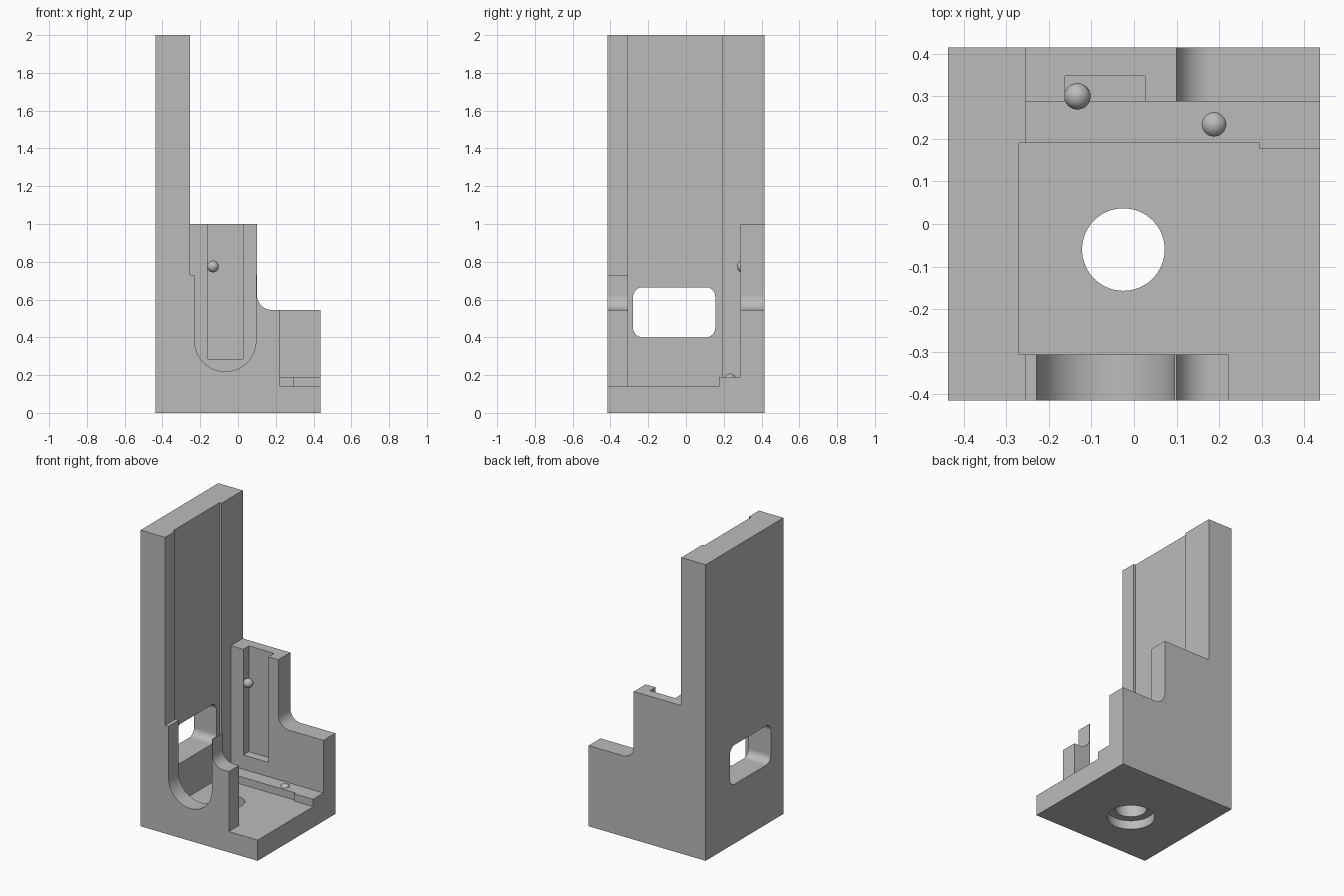
import bpy, bmesh
from math import cos, sin, pi
from mathutils import Vector

if "Cube" in bpy.data.objects:
    bpy.data.objects.remove(bpy.data.objects["Cube"])

GREY = (0.5, 0.5, 0.5, 1)
grey = bpy.data.materials.new("plain grey")
grey.use_nodes = True
grey.diffuse_color = GREY
grey.node_tree.nodes["Principled BSDF"].inputs["Base Color"].default_value = GREY


def arc(cu, cv, r, start, end, n=20):
    """Points on an arc, angles in half turns."""
    steps = [pi * (start + (end - start) * i / n) for i in range(n + 1)]
    return [(cu + r * cos(a), cv + r * sin(a)) for a in steps]


def prism(name, outline, axis, lo, hi):
    """Extrude a 2D outline along the given axis."""
    place = {"x": lambda u, v: (lo, u, v),
             "y": lambda u, v: (u, lo, v),
             "z": lambda u, v: (u, v, lo)}[axis]
    bm = bmesh.new()
    face = bm.faces.new([bm.verts.new(place(u, v)) for u, v in outline])
    grown = bmesh.ops.extrude_face_region(bm, geom=[face])["geom"]
    move = Vector([hi - lo if a == axis else 0 for a in "xyz"])
    bmesh.ops.translate(bm, vec=move,
                        verts=[g for g in grown if isinstance(g, bmesh.types.BMVert)])
    bmesh.ops.recalc_face_normals(bm, faces=bm.faces)
    mesh = bpy.data.meshes.new(name)
    bm.to_mesh(mesh)
    bm.free()
    mesh.materials.append(grey)
    obj = bpy.data.objects.new(name, mesh)
    bpy.context.collection.objects.link(obj)
    return obj


def rect(u0, u1, v0, v1):
    return [(u0, v0), (u1, v0), (u1, v1), (u0, v1)]


def activate(obj):
    bpy.ops.object.select_all(action="DESELECT")
    obj.select_set(True)
    bpy.context.view_layer.objects.active = obj


# Stepped silhouette: tall left wall, back wall, filleted low shoulder
X, Y = 0.4375, 0.415
silhouette = ([(-X, 0), (X, 0), (X, 0.545)]
              + arc(0.18, 0.625, 0.08, 1.5, 1)
              + [(0.1, 1), (-0.255, 1), (-0.255, 2), (-X, 2)])
body = prism("bracket_body", silhouette, "y", -Y, Y)

# Rounded window outline, corner by corner
window = (arc(0.105, 0.45, 0.05, -0.5, 0, 10) + arc(0.105, 0.615, 0.05, 0, 0.5, 10)
          + arc(-0.23, 0.615, 0.05, 0.5, 1, 10) + arc(-0.23, 0.45, 0.05, 1, 1.5, 10))

# Floor pocket, open at the front right corner, with a small jog at the ledge
pocket = [(-0.27, -0.307), (0.222, -0.307), (0.222, -0.6), (0.6, -0.6),
          (0.6, 0.176), (0.295, 0.176), (0.295, 0.19), (-0.27, 0.19)]

# Round-bottomed slot, open at the top
slot = arc(-0.067, 0.381, 0.162, 1, 2, 40) + [(0.095, 1.2), (-0.229, 1.2)]

cutters = [
    prism("pocket_cut", pocket, "z", 0.14, 2.5),
    prism("ledge_cut", rect(-0.255, 0.6, 0.1, 0.288), "z", 0.19, 2.5),
    prism("front_wall_top_cut", rect(-0.255, 0.6, -0.6, -0.2), "z", 0.73, 2.5),
    prism("front_slot_cut", slot, "y", -0.6, -0.25),
    prism("side_window_cut", window, "x", -0.6, -0.2),
    prism("back_groove_cut", rect(-0.162, 0.026, 0.2, 0.348), "z", 0.286, 1.5),
    prism("floor_hole_cut", arc(-0.025, -0.06, 0.097, 0, 2, 64)[:-1], "z", -0.2, 0.3),
    prism("counterbore_cut", arc(-0.025, -0.06, 0.147, 0, 2, 64)[:-1], "z", -0.2, 0.06),
]
activate(body)
for cutter in cutters:
    mod = body.modifiers.new(cutter.name, "BOOLEAN")
    mod.operation, mod.solver, mod.object = "DIFFERENCE", "EXACT", cutter
    bpy.ops.object.modifier_apply(modifier=mod.name)
    bpy.data.objects.remove(cutter)

# Smooth the curved walls while the large faces stay flat
bpy.ops.object.shade_smooth_by_angle(angle=pi / 6)
body.modifiers.new("flat_faces", "WEIGHTED_NORMAL").keep_sharp = True

# Small locating balls on the back wall and on the ledge
for name, spot in (("back_wall_ball", (-0.133, 0.3, 0.775)),
                   ("ledge_ball", (0.188, 0.234, 0.177))):
    bpy.ops.mesh.primitive_uv_sphere_add(segments=32, ring_count=16, radius=0.031, location=spot)
    ball = bpy.context.object
    ball.name = name
    ball.data.materials.append(grey)
    bpy.ops.object.shade_smooth()
